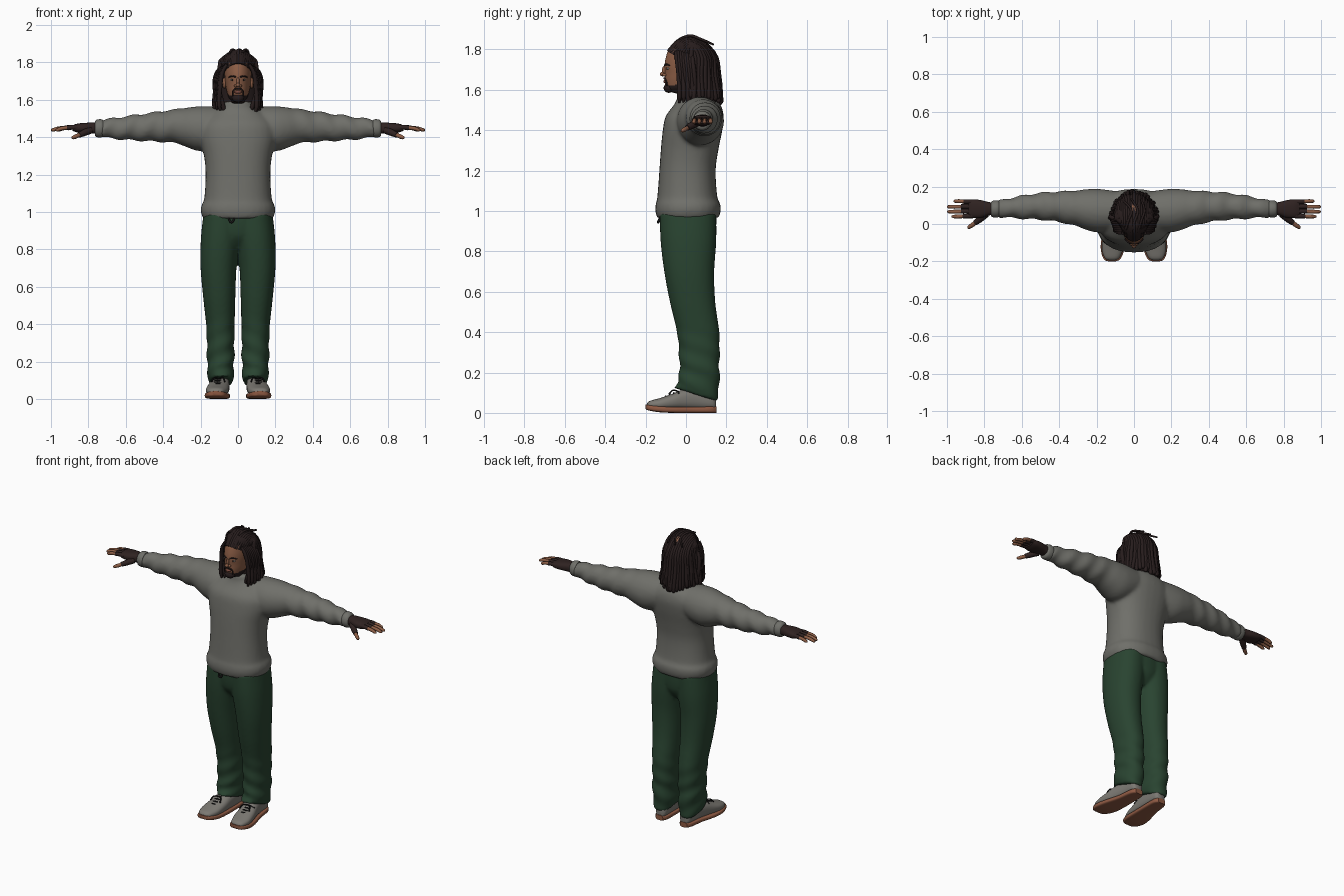
import bpy, bmesh, math, random
from mathutils import Vector, Matrix

if "Cube" in bpy.data.objects:
    bpy.data.objects.remove(bpy.data.objects["Cube"])

random.seed(4)

def mat(name, r, g, b):
    m = bpy.data.materials.new(name)
    m.diffuse_color = (r, g, b, 1)
    m.use_nodes = True
    m.node_tree.nodes["Principled BSDF"].inputs["Base Color"].default_value = m.diffuse_color
    return m

GREY = mat("grey wool", .16, .16, .143)
GREEN = mat("green cloth", .022, .057, .03)
HAIR = mat("dark brown hair", .02, .012, .012)
SKIN = mat("brown skin", .26, .11, .06)
GLOVE = mat("dark glove", .028, .016, .015)
SHOE = mat("shoe grey", .2, .19, .17)
SOLE = mat("rust sole", .27, .1, .055)
BLACK = mat("black", .008, .008, .008)
WHITE = mat("eye white", .5, .47, .43)
LIP = mat("lip", .2, .07, .05)

def spline(keys, steps):
    """Catmull-Rom interpolation of tuples."""
    out = []
    for i in range(len(keys) - 1):
        p = [keys[max(0, min(len(keys) - 1, i + k))] for k in (-1, 0, 1, 2)]
        for s in range(steps):
            t = s / steps
            out.append([.5 * (2*b + (c - a)*t + (2*a - 5*b + 4*c - d)*t*t + (3*b - a - 3*c + d)*t**3)
                        for a, b, c, d in zip(*p)])
    return out + [list(keys[-1])]

def loft(bm, keys, axis='Z', sides=(1,), power=2, steps=4, segs=32, shape=None):
    """Skin of oval rings; key = (position on axis, lo1, hi1, lo2, hi2)."""
    for side in sides:
        rings = []
        for t, l1, h1, l2, h2 in spline(keys, steps):
            ring = []
            for k in range(segs):
                a = 2 * math.pi * k / segs
                c, s = math.cos(a), math.sin(a)
                u = (l1 + h1) / 2 + (h1 - l1) / 2 * math.copysign(abs(c) ** (2 / power), c)
                v = (l2 + h2) / 2 + (h2 - l2) / 2 * math.copysign(abs(s) ** (2 / power), s)
                p = Vector({'Z': (u, v, t), 'X': (t, u, v), 'Y': (u, t, v)}[axis])
                if shape:
                    p = shape(p, a)
                ring.append(bm.verts.new((p.x * side, p.y, p.z)))
            rings.append(ring)
        for r0, r1 in zip(rings, rings[1:]):
            for k in range(segs):
                j = (k + 1) % segs
                bm.faces.new((r0[k], r0[j], r1[j], r1[k]))
        bm.faces.new(rings[0])
        bm.faces.new(rings[-1])

def ball(bm, loc, scale, sides=(1,)):
    for s in sides:
        m = Matrix.Translation((loc[0] * s, loc[1], loc[2])) @ Matrix.Diagonal((*scale, 1))
        bmesh.ops.create_uvsphere(bm, u_segments=16, v_segments=10, radius=1, matrix=m)

def finish(name, bm, mats, rule=None, voxel=0):
    bmesh.ops.recalc_face_normals(bm, faces=bm.faces)
    if rule:
        for f in bm.faces:
            f.material_index = rule(f.calc_center_median())
    me = bpy.data.meshes.new(name)
    bm.to_mesh(me)
    bm.free()
    for m in mats:
        me.materials.append(m)
    ob = bpy.data.objects.new(name, me)
    bpy.context.collection.objects.link(ob)
    if voxel:
        r = ob.modifiers.new("fuse", 'REMESH')
        r.mode, r.voxel_size = 'VOXEL', voxel
        s = ob.modifiers.new("soften", 'SMOOTH')
        s.factor, s.iterations = .5, 5

def tubes(name, paths, m, sides=(1,), res=4):
    """Round tubes along paths of (x, y, z, radius)."""
    cu = bpy.data.curves.new(name, 'CURVE')
    cu.dimensions = '3D'
    cu.bevel_depth, cu.bevel_resolution, cu.resolution_u = 1, 2, res
    cu.use_fill_caps = True
    for side in sides:
        for path in paths:
            sp = cu.splines.new('BEZIER')
            sp.bezier_points.add(len(path) - 1)
            for bp, (x, y, z, r) in zip(sp.bezier_points, path):
                bp.co, bp.radius = (x * side, y, z), r
                bp.handle_left_type = bp.handle_right_type = 'AUTO'
    cu.materials.append(m)
    bpy.context.collection.objects.link(bpy.data.objects.new(name, cu))

BOTH = (1, -1)

# Sweater: body and sleeves fused into one skin
bm = bmesh.new()
loft(bm, [(z, -a, a, f, b) for z, a, f, b in (
    (.965, .186, -.143, .162), (1.0, .199, -.152, .172), (1.035, .196, -.15, .17), (1.07, .181, -.142, .155),
    (1.2, .173, -.132, .147), (1.3, .182, -.125, .16), (1.4, .205, -.115, .18), (1.47, .2, -.1, .187),
    (1.525, .15, -.06, .172), (1.555, .1, -.045, .14), (1.59, .074, -.042, .115))], power=2.3)

def creases(p, a):
    k = .005 * math.sin(p.x * 55 + 2 * math.sin(a)) * min(1, max(0, (p.x - .25) / .15))
    return p + Vector((0, math.cos(a) * k, math.sin(a) * k))

loft(bm, [(.06, -.03, .17, 1.37, 1.56), (.2, -.045, .188, 1.325, 1.565), (.33, -.005, .178, 1.367, 1.55),
          (.47, .02, .17, 1.377, 1.53), (.6, .028, .152, 1.385, 1.512), (.7, .036, .13, 1.395, 1.497),
          (.735, .038, .125, 1.4, 1.492)], 'X', BOTH, steps=8, shape=creases)
finish("sweater", bm, [GREY], voxel=.011)
bm = bmesh.new()
loft(bm, [(.722, .038, .124, 1.402, 1.492), (.735, .034, .127, 1.398, 1.496), (.755, .036, .124, 1.4, 1.493),
          (.765, .043, .116, 1.408, 1.485)], 'X', BOTH)
finish("sweater_cuffs", bm, [GREY])

# Trousers: two legs and a seat fused, slanted at the ankle
def ankle(p, a):
    w = max(0, 1 - (p.z - .09) / .12)
    k = .006 * math.sin(p.z * 60 + 2 * a) * max(0, 1 - abs(p.z - .2) / .25)
    return p + Vector((math.cos(a) * k, math.sin(a) * k, -.32 * w * (p.y - .05)))

bm = bmesh.new()
loft(bm, [(.09, .026, .155, -.058, .158), (.16, .022, .164, -.036, .164), (.28, .02, .166, -.034, .166),
          (.4, .018, .171, -.045, .165), (.55, .014, .187, -.08, .145), (.7, .008, .2, -.108, .14),
          (.85, -.01, .199, -.126, .15), (.99, -.02, .185, -.13, .15)], sides=BOTH, power=2.2, steps=7, shape=ankle)
loft(bm, [(.8, -.06, .06, -.06, .1), (.86, -.14, .14, -.11, .14), (.92, -.18, .18, -.125, .15),
          (1.0, -.18, .18, -.13, .15)])
finish("trousers", bm, [GREEN], voxel=.0095)
tubes("drawstring", [[(-.05, -.13, .965, .005), (-.035, -.137, .945, .007), (-.02, -.13, .965, .005)]], BLACK)

# Shoes
bm = bmesh.new()
loft(bm, [(-.194, .1, .135, .025, .045), (-.18, .078, .158, .02, .059), (-.13, .056, .172, .015, .073),
          (-.07, .048, .165, .015, .093), (-.01, .045, .15, .015, .118), (.06, .045, .135, .015, .125),
          (.13, .05, .125, .015, .1), (.148, .065, .11, .015, .08)], 'Y', BOTH, power=2.4)
finish("shoe_uppers", bm, [SHOE])
bm = bmesh.new()
loft(bm, [(-.2, .1, .137, .02, .042), (-.186, .072, .163, .012, .04), (-.13, .05, .178, .003, .035),
          (-.06, .044, .17, 0, .03), (.03, .043, .145, 0, .03), (.12, .045, .132, 0, .032),
          (.152, .062, .113, 0, .032)], 'Y', BOTH, power=4)
finish("shoe_soles", bm, [SOLE])
laces = [[(.108 - w, y + .005, z - .012, .004), (.108, y, z, .005), (.108 + w, y + .005, z - .012, .004)]
         for y, z, w in ((-.1, .082, .03), (-.08, .09, .032), (-.06, .098, .034), (-.04, .107, .036))]
laces += [[(.105, -.045, .108, .004), (.105 + d, -.065, .112, .004), (.105 + 1.4 * d, -.085, .092, .004)]
          for d in (-.025, .025)]
tubes("shoe_laces", laces, BLACK, BOTH)

# Hands: fingerless gloves with bare fingertips
bm = bmesh.new()
loft(bm, [(.74, .05, .112, 1.417, 1.477), (.78, .045, .118, 1.42, 1.478), (.82, .032, .128, 1.422, 1.476),
          (.86, .032, .132, 1.425, 1.472), (.885, .036, .128, 1.434, 1.463)], 'X', BOTH, power=2.5)
finish("glove_palms", bm, [GLOVE])
glove, tips = [], []
for y0, y1, end in ((.044, .04, .975), (.069, .066, .998), (.094, .092, 1.0), (.118, .122, .965)):
    mid = .87 + (end - .87) * .42
    ym = y0 + (y1 - y0) * .42
    glove.append([(.855, y0, 1.452, .013), (mid - .02, ym, 1.452, .0125), (mid, ym, 1.449, .0125)])
    tips.append([(mid - .02, ym, 1.451, .01), ((mid + end) / 2, y1, 1.446, .0105),
                 (end - .008, y1, 1.438, .009), (end, y1, 1.436, .004)])
glove.append([(.79, .055, 1.437, .02), (.825, .025, 1.422, .018), (.85, .006, 1.411, .0145)])
tips.append([(.843, .01, 1.414, .011), (.868, -.008, 1.403, .012), (.884, -.019, 1.397, .009), (.889, -.023, 1.395, .004)])
tubes("glove_fingers", glove, GLOVE, BOTH)
tubes("bare_fingertips", tips, SKIN, BOTH)

# Head, with the jaw beard coloured by height
bm = bmesh.new()
loft(bm, [(z, -a, a, f, b) for z, a, f, b in (
    (1.53, .052, -.035, .08), (1.575, .05, -.035, .08), (1.592, .036, -.085, .07), (1.612, .05, -.1, .08),
    (1.645, .06, -.104, .095), (1.68, .067, -.104, .12), (1.72, .071, -.106, .13), (1.76, .071, -.1, .13),
    (1.8, .066, -.085, .125), (1.84, .048, -.045, .095), (1.858, .015, 0, .05))], steps=6, segs=48)
ball(bm, (0, -.106, 1.694), (.009, .013, .026))
ball(bm, (0, -.116, 1.678), (.012, .014, .011))
ball(bm, (.012, -.106, 1.674), (.009, .011, .008), BOTH)
ball(bm, (.072, .01, 1.69), (.01, .02, .03), BOTH)
finish("head", bm, [SKIN, HAIR], lambda c: int(1.58 < c.z < 1.624 + .3 * max(0, abs(c.x) - .045) and c.y < 0))
bm = bmesh.new()
ball(bm, (0, -.085, 1.609), (.033, .026, .024))
finish("chin_beard", bm, [HAIR])
tubes("moustache", [[(0, -.109, 1.659, .003), (.016, -.107, 1.657, .005), (.028, -.098, 1.643, .004),
                     (.028, -.094, 1.62, .005)]], HAIR, BOTH)
tubes("eyebrows", [[(.012, -.106, 1.722, .004), (.03, -.098, 1.726, .0045), (.05, -.08, 1.72, .003)]], HAIR, BOTH)
bm = bmesh.new()
ball(bm, (0, -.102, 1.641), (.021, .01, .008))
finish("lips", bm, [LIP])
bm = bmesh.new()
ball(bm, (.03, -.088, 1.706), (.012, .008, .005), BOTH)
finish("eyes", bm, [WHITE])
bm = bmesh.new()
ball(bm, (.03, -.0925, 1.706), (.005, .005, .005), BOTH)
finish("irises", bm, [BLACK])

# Hair: a solid under-layer plus long locks swept back from the hairline
bm = bmesh.new()
loft(bm, [(z, -a, a, f, b) for z, a, f, b in (
    (1.56, .112, .0, .168), (1.65, .106, -.015, .152), (1.74, .094, -.03, .133), (1.8, .084, -.06, .12),
    (1.835, .064, -.055, .1), (1.856, .025, -.01, .06))])
finish("hair_base", bm, [HAIR])

def jit(s):
    return random.uniform(-s, s)

locks = []
for layer, n in ((1, 25), (.9, 19)):
    for i in range(n):
        al = math.radians(-95 + 190 * i / (n - 1))
        sn, cs = math.sin(al), math.cos(al)
        start = Vector((.066 * sn, .02 - .108 * cs, 1.79 - .04 * sn * sn))
        top = Vector((.088 * sn * layer, .03 - .02 * cs, 1.858 - .05 * sn * sn))
        path = [(*start, .009), (*(start * .45 + top * .55 + Vector((0, 0, .016 * cs))), .011), (*top, .012)]
        for z, side, back in ((1.785, .095, .098), (1.67, .108, .125), (1.548, .12, .138)):
            j = .005 if z < 1.7 else .002
            zz = z + (jit(.014) if z < 1.6 else 0) + (.02 * abs(sn) if z < 1.6 else 0)
            path.append((side * sn * layer + jit(j), .035 + back * cs * layer + jit(j), zz, .012))
        path.append((path[-1][0], path[-1][1], path[-1][2] - .012, .006))
        locks.append(path)
for side in BOTH:  # locks framing the face
    for k in range(8):
        y, x = -.045 + .011 * k, .088 + .004 * k
        locks.append([(side * .06, y - .005, 1.79, .008), (side * (x - .006), y, 1.75, .011),
                      (side * (x + .008), y + .01, 1.66, .012),
                      (side * (x + .008 - .022 * (k % 2) + jit(.005)), y + .012, 1.56 + jit(.012), .012),
                      (side * (x + .006 - .022 * (k % 2)), y + .012, 1.54 + jit(.01), .006)])
locks += [[(x, -.03, 1.85, .007), (x + .015, .02, 1.868, .007), (x + .03, .07, 1.852, .007), (x * 1.5, .135, 1.825, .005)]
          for x in (-.045, -.01, .025)]  # loose strands on top
tubes("hair_locks", locks, HAIR)

# Turn everything into plain smooth meshes
bpy.ops.object.select_all(action='SELECT')
bpy.context.view_layer.objects.active = bpy.context.scene.objects["sweater"]
bpy.ops.object.convert(target='MESH')
bpy.ops.object.shade_smooth_by_angle(angle=math.radians(50))
